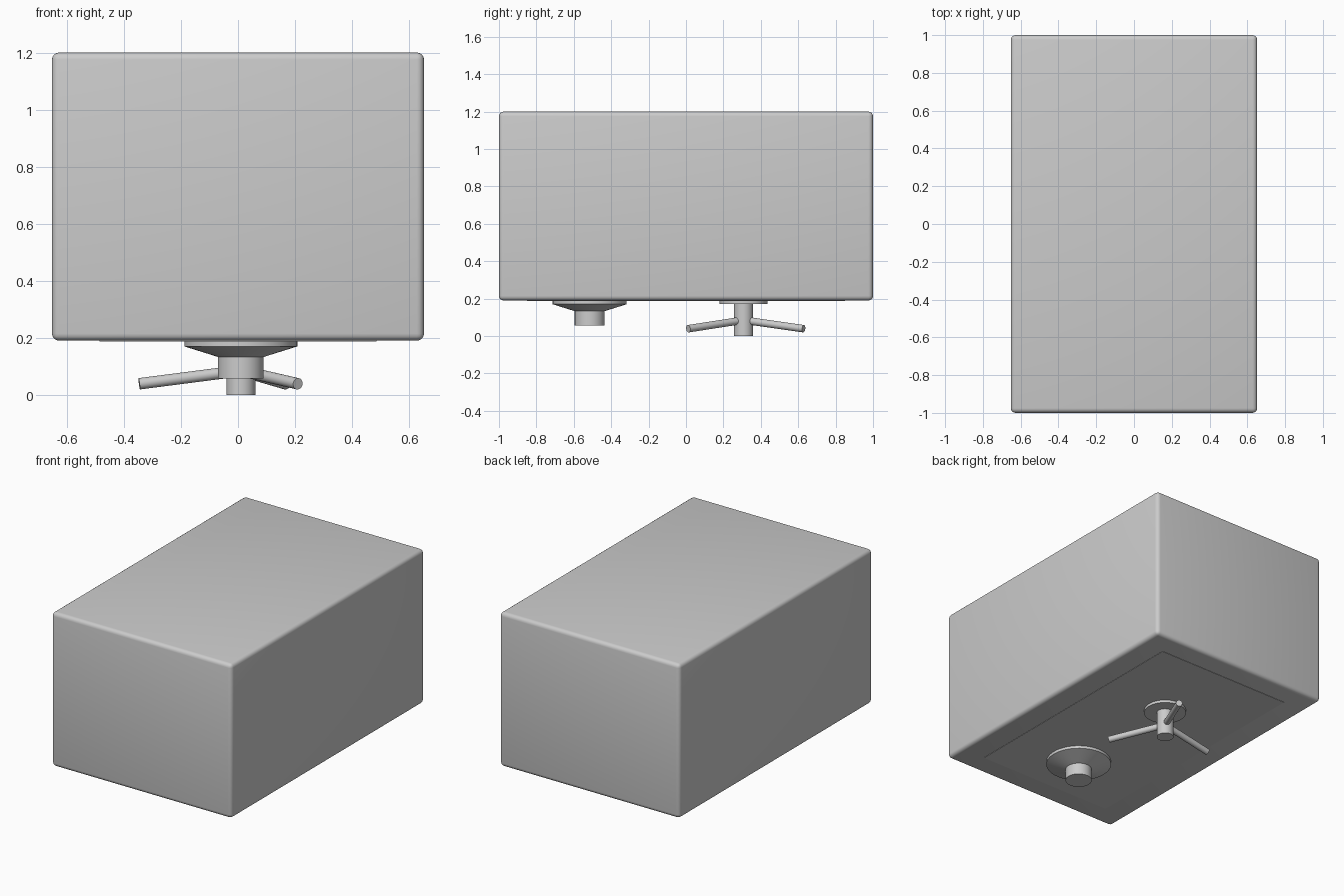
import bpy, bmesh, math
from mathutils import Vector

if "Cube" in bpy.data.objects:
    bpy.data.objects.remove(bpy.data.objects["Cube"])


def finish(name, bm, smooth=True):
    bmesh.ops.recalc_face_normals(bm, faces=bm.faces)
    me = bpy.data.meshes.new(name)
    bm.to_mesh(me)
    bm.free()
    ob = bpy.data.objects.new(name, me)
    bpy.context.collection.objects.link(ob)
    if smooth:
        bpy.ops.object.select_all(action='DESELECT')
        bpy.context.view_layer.objects.active = ob
        ob.select_set(True)
        bpy.ops.object.shade_smooth_by_angle(angle=math.radians(32))
    return ob


def box(name, size, centre, bevel=0.0):
    bm = bmesh.new()
    bmesh.ops.create_cube(bm, size=1)
    for v in bm.verts:
        v.co = Vector(a * b for a, b in zip(v.co, size)) + Vector(centre)
    if bevel:
        bmesh.ops.bevel(bm, geom=bm.edges[:], offset=bevel, segments=4,
                        profile=0.5, affect='EDGES')
    return finish(name, bm, bool(bevel))


def turned(name, x, y, profile, sides=48):
    # closed solid of revolution from (radius, z) pairs
    bm = bmesh.new()
    rings = [[bm.verts.new((x + r * math.cos(2 * math.pi * i / sides),
                            y + r * math.sin(2 * math.pi * i / sides), z))
              for i in range(sides)] for r, z in profile]
    for a, b in zip(rings, rings[1:]):
        for i in range(sides):
            j = (i + 1) % sides
            bm.faces.new((a[i], a[j], b[j], b[i]))
    bm.faces.new(rings[0])
    bm.faces.new(rings[-1])
    return finish(name, bm)


def rod(name, start, end, radius, sides=24):
    start, end = Vector(start), Vector(end)
    d = end - start
    bm = bmesh.new()
    bmesh.ops.create_cone(bm, cap_ends=True, segments=sides, radius1=radius,
                          radius2=radius, depth=d.length)
    rot = d.to_track_quat('Z', 'Y').to_matrix().to_4x4()
    bm.transform(rot)
    bmesh.ops.translate(bm, verts=bm.verts, vec=(start + end) / 2)
    return finish(name, bm)


# Safe body, lying on its door side
box("safe_body", (1.304, 2.0, 1.01), (0, 0, 0.695), 0.025)

# Door panel, almost flush with the underside
box("door", (0.97, 1.70, 0.06), (0, 0, 0.218))

# Combination dial: flange, cone and knob
turned("dial", 0.01, -0.515,
       [(0.198, 0.20), (0.198, 0.17), (0.08, 0.133), (0.08, 0.057)])

# Handle: back plate, hub and three drooping spokes
HX, HY = 0.01, 0.308
turned("handle_plate", HX, HY, [(0.128, 0.20), (0.128, 0.17)])
turned("handle_hub", HX, HY, [(0.051, 0.19), (0.051, 0.0)])
for i in range(3):
    a = math.radians(64 + 120 * i)
    rod(f"handle_spoke_{i + 1}", (HX, HY, 0.085),
        (HX + 0.357 * math.cos(a), HY + 0.357 * math.sin(a), 0.039), 0.02)
